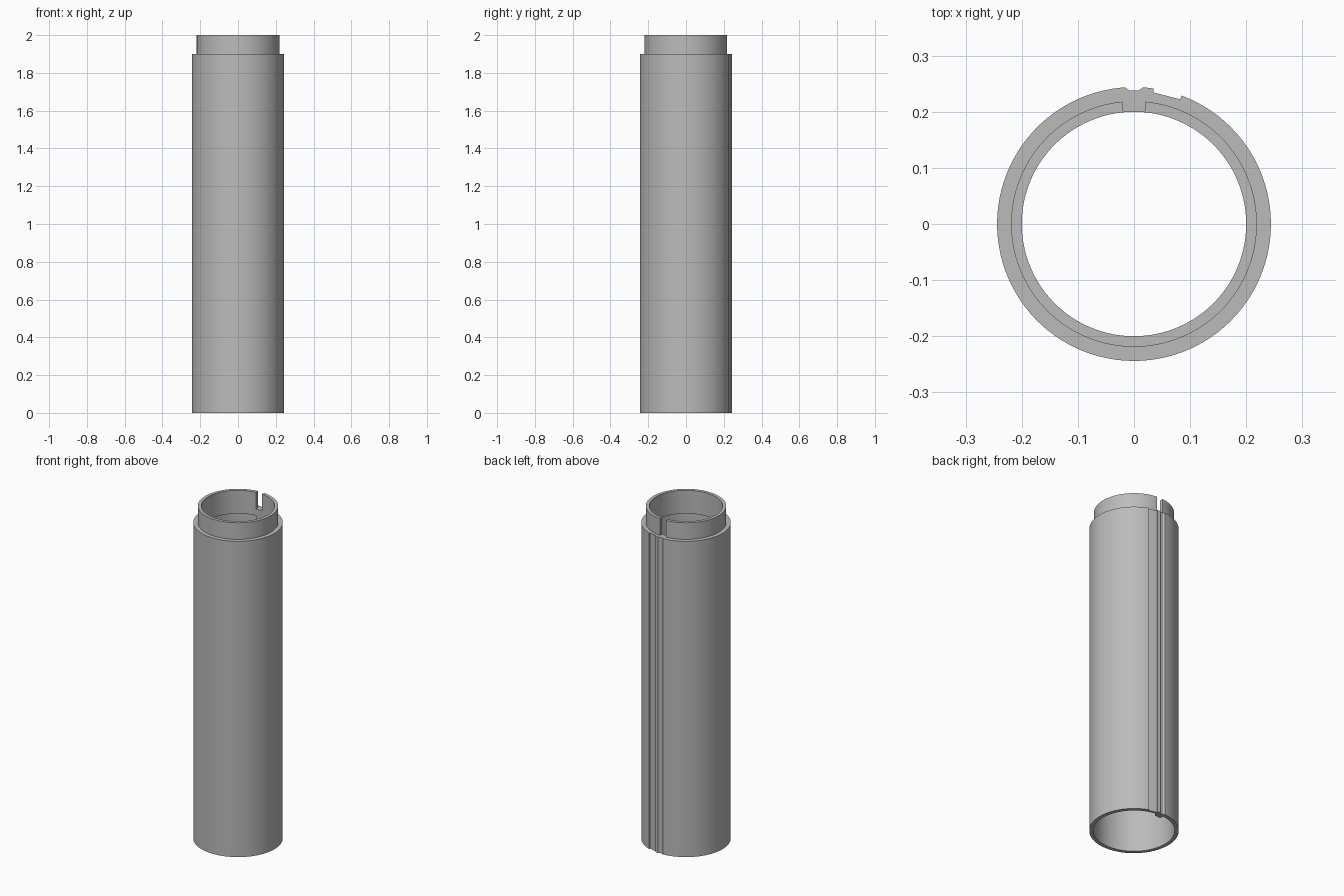
import bpy, bmesh, math

cube = bpy.data.objects.get("Cube")
if cube:
    bpy.data.objects.remove(cube, do_unlink=True)

# Main sizes
BODY, BORE = 0.244, 0.222          # body outer and inner radius
COLLAR, NECK = 0.219, 0.2          # collar outer and inner radius
SHOULDER, TOP, LEDGE = 1.9, 2.0, 1.86
GROOVE = 0.238

grey = bpy.data.materials.new("plain grey")
grey.use_nodes = True
colour = (0.5, 0.5, 0.5, 1)
grey.diffuse_color = colour
grey.node_tree.nodes["Principled BSDF"].inputs["Base Color"].default_value = colour


def ramp(r0, r1):
    """Outer radius that runs evenly across a span."""
    return lambda angle, t: r0 + (r1 - r0) * t


def flat_cut(angle, t):
    """Flat floor of the wide side channel."""
    return 0.2357 / math.cos(angle - 0.25)


# Spans round the tube, measured from the back towards +x:
# start, end, steps, outer radius, lies on the key and slot
KEY = 0.095
full = ramp(BODY, BODY)
spans = [
    (-KEY, -0.066, 1, full, True),
    (-0.066, -0.033, 1, ramp(BODY, GROOVE), True),
    (-0.033, 0.033, 2, ramp(GROOVE, GROOVE), True),
    (0.033, 0.066, 1, ramp(GROOVE, BODY), True),
    (0.066, KEY, 1, full, True),
    (KEY, 0.145, 1, full, False),
    (0.145, 0.355, 4, flat_cut, False),
    (0.355, 2 * math.pi - KEY, 96, full, False),
]


def wall_section(outer, keyed):
    """Closed wall outline as radius and height; the key fills the bore, the slot lowers the collar."""
    bore = NECK if keyed else BORE
    top = SHOULDER if keyed else TOP
    return [(bore, 0), (outer, 0), (outer, SHOULDER), (COLLAR, SHOULDER),
            (COLLAR, top), (NECK, top), (NECK, LEDGE), (bore, LEDGE)]


# Sweep the wall outline round the tube
bm = bmesh.new()
columns = []
for start, end, steps, radius, keyed in spans:
    for i in range(steps + 1):
        t = i / steps
        a = start + (end - start) * t
        columns.append([bm.verts.new((r * math.sin(a), r * math.cos(a), z))
                        for r, z in wall_section(radius(a, t), keyed)])

for i, column in enumerate(columns):
    following = columns[(i + 1) % len(columns)]
    for j in range(len(column)):
        k = (j + 1) % len(column)
        bm.faces.new((column[j], column[k], following[k], following[j]))

# Drop the empty faces where spans meet, then weld
empty = [f for f in bm.faces if f.calc_area() < 1e-8]
bmesh.ops.delete(bm, geom=empty, context='FACES')
bmesh.ops.remove_doubles(bm, verts=bm.verts, dist=1e-5)
bmesh.ops.recalc_face_normals(bm, faces=bm.faces)

mesh = bpy.data.meshes.new("tube")
bm.to_mesh(mesh)
bm.free()
mesh.materials.append(grey)
tube = bpy.data.objects.new("tube", mesh)
bpy.context.collection.objects.link(tube)

bpy.ops.object.select_all(action='DESELECT')
tube.select_set(True)
bpy.context.view_layer.objects.active = tube
bpy.ops.object.shade_smooth_by_angle(angle=math.radians(25))
